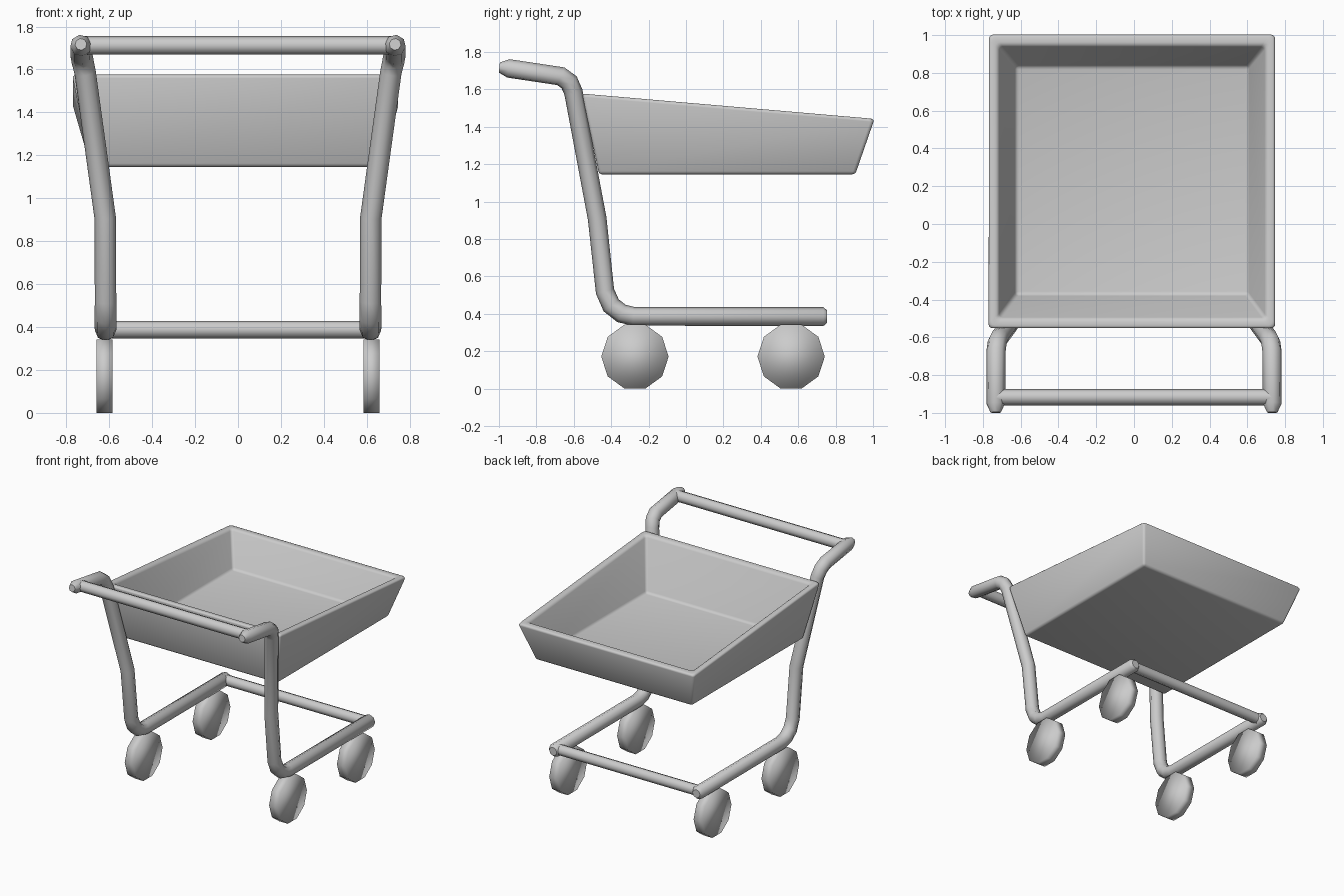
import bpy, bmesh, math
from mathutils import Matrix

if "Cube" in bpy.data.objects:
    bpy.data.objects.remove(bpy.data.objects["Cube"])


def link(name, data):
    ob = bpy.data.objects.new(name, data)
    bpy.context.collection.objects.link(ob)
    bpy.ops.object.select_all(action='DESELECT')
    ob.select_set(True)
    bpy.context.view_layer.objects.active = ob
    return ob


def tube(name, pts, r):
    """Round tube through (x, y, z, radius factor) points."""
    cu = bpy.data.curves.new(name, 'CURVE')
    cu.dimensions = '3D'
    cu.bevel_depth = r
    cu.bevel_resolution = 2
    cu.use_fill_caps = True
    sp = cu.splines.new('POLY')
    sp.points.add(len(pts) - 1)
    for p, (x, y, z, f) in zip(sp.points, pts):
        p.co = (x, y, z, 1)
        p.radius = f
    link(name, cu)
    bpy.ops.object.convert(target='MESH')
    bpy.ops.object.shade_smooth_by_angle(angle=math.radians(50))


# Side frames: base rail, upright and handle arm in one bent tube
path = [(0.617, 0.755, 0.385, 0.65), (0.617, 0.735, 0.385, 1),
        (0.617, -0.28, 0.386, 1), (0.617, -0.345, 0.402, 1.03),
        (0.617, -0.40, 0.445, 1.03), (0.617, -0.433, 0.52, 1),
        (0.619, -0.475, 0.91, 1), (0.712, -0.602, 1.585, 1),
        (0.724, -0.625, 1.638, 1.03), (0.73, -0.67, 1.67, 1.03),
        (0.732, -0.95, 1.712, 1), (0.732, -0.998, 1.717, 0.55)]
for side, s in (("left", -1), ("right", 1)):
    tube(side + "_frame", [(s * x, y, z, f) for x, y, z, f in path], 0.05)

# Cross bars
tube("handle_bar", [(-0.73, -0.917, 1.712, 1), (0.73, -0.917, 1.712, 1)], 0.043)
tube("base_bar", [(-0.617, 0.708, 0.388, 1), (0.617, 0.708, 0.388, 1)], 0.041)

# Wheels: ten-sided discs
for side, s in (("left", -1), ("right", 1)):
    for end, y in (("front", -0.273), ("rear", 0.562)):
        me = bpy.data.meshes.new("wheel")
        bm = bmesh.new()
        bmesh.ops.create_cone(bm, cap_ends=True, segments=10, radius1=0.18,
                              radius2=0.18, depth=0.074)
        bm.verts.ensure_lookup_table()
        a = math.atan2(bm.verts[0].co.y, bm.verts[0].co.x)
        bm.transform(Matrix.Translation((s * 0.622, y, 0.171))
                     @ Matrix.Rotation(math.pi / 2, 4, 'Y')
                     @ Matrix.Rotation(math.pi / 2 - a, 4, 'Z'))
        bm.to_mesh(me)
        bm.free()
        link(f"{end}_{side}_wheel", me)
        bpy.ops.object.shade_smooth()


# Basket: open tray with sloping rim and thick walls
def rim(y):
    return 1.577 - (y + 0.555) * 0.135 / 1.563


def ring(bm, hx, y0, y1, z0, z1):
    cx = -0.011
    return [bm.verts.new(c) for c in ((cx - hx, y0, z0), (cx + hx, y0, z0),
                                      (cx + hx, y1, z1), (cx - hx, y1, z1))]


bm = bmesh.new()
rings = [ring(bm, 0.675, -0.465, 0.905, 1.145, 1.145),
         ring(bm, 0.762, -0.555, 1.008, rim(-0.555), rim(1.008)),
         ring(bm, 0.708, -0.500, 0.945, rim(-0.500), rim(0.945)),
         ring(bm, 0.615, -0.375, 0.835, 1.19, 1.19)]
for a, b in zip(rings, rings[1:]):
    for i in range(4):
        j = (i + 1) % 4
        bm.faces.new((a[i], a[j], b[j], b[i]))
bm.faces.new(rings[0][::-1])
bm.faces.new(rings[-1])
bmesh.ops.recalc_face_normals(bm, faces=bm.faces[:])
bmesh.ops.bevel(bm, geom=bm.edges[:], offset=0.018, segments=3, profile=0.5,
                affect='EDGES')
me = bpy.data.meshes.new("basket")
bm.to_mesh(me)
bm.free()
link("basket", me)
bpy.ops.object.shade_smooth_by_angle(angle=math.radians(35))
